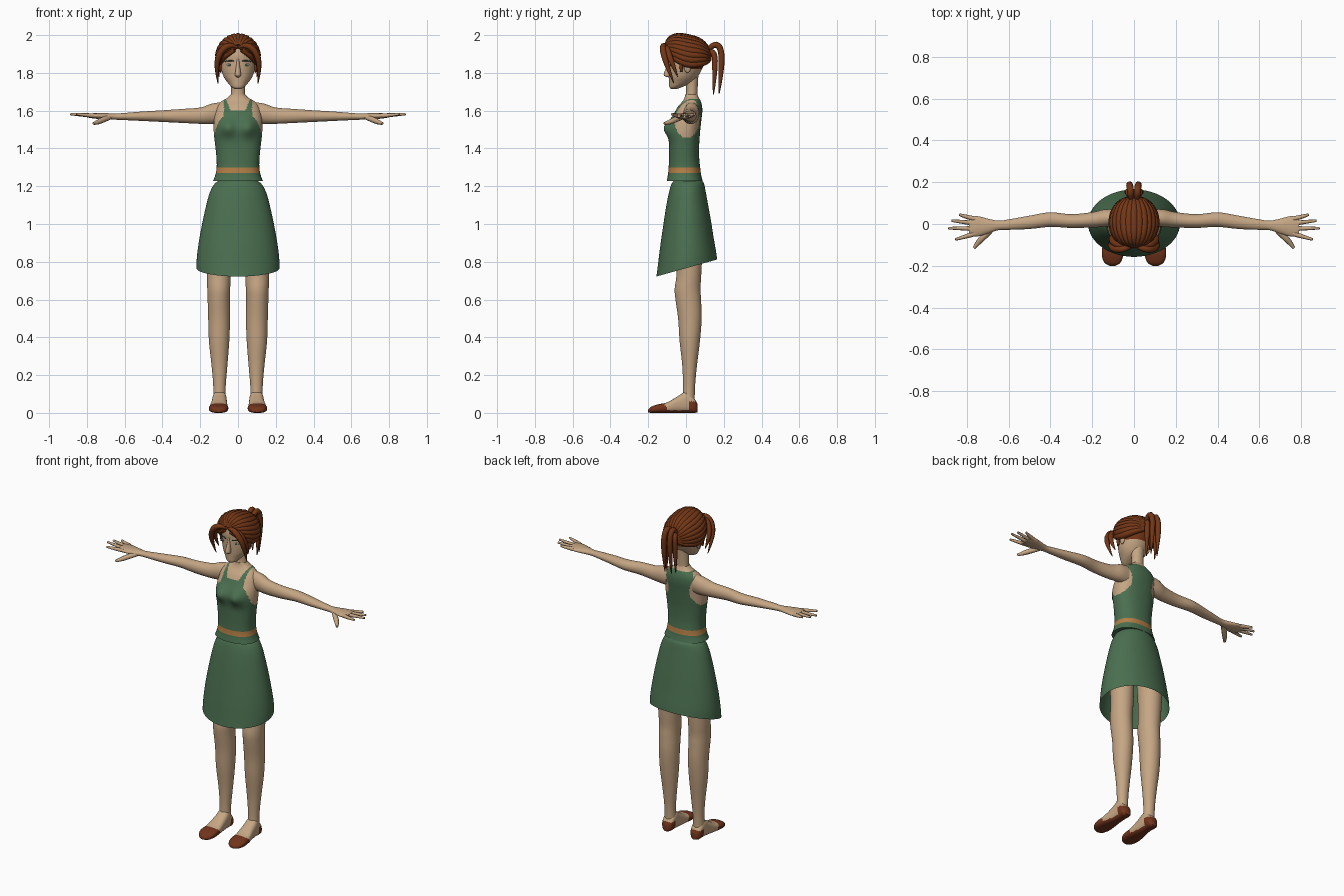
import bpy, bmesh, math
from mathutils import Vector

cube = bpy.data.objects.get("Cube")
if cube:
    bpy.data.objects.remove(cube)


def material(name, r, g, b):
    m = bpy.data.materials.new(name)
    m.use_nodes = True
    m.diffuse_color = (r, g, b, 1)
    m.node_tree.nodes["Principled BSDF"].inputs["Base Color"].default_value = (r, g, b, 1)
    return m


skin = material("skin", .56, .38, .23)
green = material("green_cloth", .07, .16, .08)
hair = material("auburn_hair", .17, .037, .008)
leather = material("shoe_leather", .17, .035, .012)
tan = material("tan_belt", .45, .21, .06)
white = material("eye_white", .6, .55, .45)
iris = material("green_iris", .05, .16, .1)
teal = material("dark_brow", .03, .07, .06)


def blend(a, b, c, d, t):
    """Smooth curve through b and c."""
    return tuple(q + t * ((r - p) / 2 + t * (p - 2.5 * q + 2 * r - s / 2
                 + t * (1.5 * (q - r) + (s - p) / 2))) for p, q, r, s in zip(a, b, c, d))


def loft(name, axis, stations, mats, rule=None, seg=32, steps=5, power=1,
         caps=True, mirror=False, warp=None):
    """Skin over rounded sections: (position, u centre, u radius, v low, v high)."""
    rows = []
    last = len(stations) - 1
    for i in range(last):
        four = [stations[min(max(k, 0), last)] for k in range(i - 1, i + 3)]
        rows += [blend(*four, j / steps) for j in range(steps)]
    rows.append(stations[-1])
    bm = bmesh.new()
    rings = []
    for pos, uc, ru, lo, hi in rows:
        ring = []
        for k in range(seg):
            a = math.tau * (k + .5) / seg
            c, s = math.cos(a), math.sin(a)
            u = uc + ru * math.copysign(abs(c) ** power, c)
            v = (lo + hi) / 2 + (hi - lo) / 2 * math.copysign(abs(s) ** power, s)
            p = Vector({"x": (pos, u, v), "y": (u, pos, v), "z": (u, v, pos)}[axis])
            ring.append(bm.verts.new(warp(p) if warp else p))
        rings.append(ring)
    for a, b in zip(rings, rings[1:]):
        for k in range(seg):
            n = (k + 1) % seg
            bm.faces.new((a[k], a[n], b[n], b[k]))
    if caps:
        bm.faces.new(rings[0])
        bm.faces.new(rings[-1])
    bmesh.ops.recalc_face_normals(bm, faces=bm.faces)
    if rule:
        for f in bm.faces:
            f.material_index = rule(f.calc_center_median())
    mesh = bpy.data.meshes.new(name)
    bm.to_mesh(mesh)
    bm.free()
    return finish(name, mesh, mats, mirror)


def finish(name, mesh, mats, mirror):
    obj = bpy.data.objects.new(name, mesh)
    bpy.context.collection.objects.link(obj)
    for m in mats:
        mesh.materials.append(m)
    if mirror:
        obj.modifiers.new("Mirror", "MIRROR")
    bpy.ops.object.select_all(action="DESELECT")
    obj.select_set(True)
    bpy.context.view_layer.objects.active = obj
    bpy.ops.object.shade_smooth_by_angle(angle=math.radians(50))
    return obj


def tubes(name, paths, mat, mirror=True):
    """Tapered round strands; each path holds (x, y, z, radius)."""
    data = bpy.data.curves.new(name, "CURVE")
    data.dimensions = "3D"
    data.bevel_depth = 1
    data.bevel_resolution = 2
    data.use_fill_caps = True
    for side in ((1, -1) if mirror else (1,)):
        for path in paths:
            s = data.splines.new("NURBS")
            s.points.add(len(path) - 1)
            for point, (x, y, z, r) in zip(s.points, path):
                point.co = (x * side, y, z, 1)
                point.radius = r
            s.order_u = 3
            s.use_endpoint_u = True
            s.resolution_u = 4
    data.materials.append(mat)
    bpy.context.collection.objects.link(bpy.data.objects.new(name, data))


def ball(name, centre, size, mat):
    bm = bmesh.new()
    bmesh.ops.create_uvsphere(bm, u_segments=16, v_segments=10, radius=1)
    for v in bm.verts:
        v.co = Vector(centre) + Vector(a * b for a, b in zip(v.co, size))
    mesh = bpy.data.meshes.new(name)
    bm.to_mesh(mesh)
    bm.free()
    finish(name, mesh, [mat], True)


# Torso with a sleeveless top and belt
def top_colour(p):
    x, y, z = abs(p.x), p.y, p.z
    if 1.268 < z < 1.301:
        return 2
    armhole = x > .075 and ((y - .005) / .068) ** 2 + ((z - 1.565) / .11) ** 2 < 1
    neckline = y < .03 and z > 1.6 and x < .038 + (z - 1.6) * .45
    return 1 if armhole or neckline or z > 1.662 else 0


def bust(p):
    if p.y < 0:
        for side in (-1, 1):
            d = ((p.x - side * .055) / .045) ** 2 + ((p.z - 1.51) / .045) ** 2
            p.y -= .036 * math.exp(-d) * min(1, -p.y / .05)
    return p


loft("torso", "z", [
    (1.228, 0, .132, -.102, .088), (1.26, 0, .12, -.096, .08), (1.3, 0, .113, -.092, .075),
    (1.35, 0, .114, -.09, .07), (1.42, 0, .121, -.09, .07), (1.48, 0, .128, -.09, .074),
    (1.54, 0, .128, -.08, .08), (1.59, 0, .122, -.06, .086), (1.625, 0, .11, -.04, .085),
    (1.65, 0, .086, -.018, .078), (1.668, 0, .056, -.008, .068), (1.685, 0, .038, -.004, .06)],
    [green, skin, tan], top_colour, seg=96, steps=8, power=.88, warp=bust)


# Skirt with a hem that dips at the front
def hem(p):
    p.z += .28 * p.y * min(1, max(0, (1.2 - p.z) / .4))
    return p


loft("skirt", "z", [
    (1.236, 0, .085, -.055, .08), (1.215, 0, .122, -.075, .095), (1.17, 0, .148, -.09, .104),
    (1.1, 0, .168, -.105, .116), (1, 0, .19, -.122, .132), (.9, 0, .208, -.138, .146),
    (.82, 0, .218, -.149, .158), (.766, 0, .22, -.157, .165)],
    [green], seg=64, caps=False, warp=hem)

# Legs and feet
loft("leg", "z", [
    (.05, .098, .034, -.02, .046), (.14, .098, .033, -.016, .048), (.25, .098, .042, -.02, .058),
    (.38, .1, .054, -.034, .074), (.5, .1, .058, -.042, .083), (.6, .102, .059, -.056, .08),
    (.66, .102, .061, -.06, .077), (.75, .102, .064, -.05, .082), (.95, .1, .07, -.06, .09),
    (1.15, .075, .07, -.065, .08)], [skin], mirror=True)


def shoe_colour(p):
    toe = p.y < -.1 - max(0, p.z - .03)
    heel = p.y > .015 and p.z < .06
    return 1 if toe or heel or p.z < .014 else 0


loft("foot", "y", [
    (.062, .098, .018, .004, .045), (.045, .098, .034, 0, .075), (.005, .098, .038, 0, .115),
    (-.04, .099, .041, 0, .09), (-.1, .102, .048, 0, .056), (-.15, .103, .051, 0, .045),
    (-.185, .103, .038, 0, .032), (-.2, .103, .014, .003, .017)],
    [skin, leather], shoe_colour, seg=40, steps=8, power=.75, mirror=True)

# Arms with fingers
loft("arm", "x", [
    (.09, .03, .04, 1.53, 1.645), (.14, .028, .042, 1.53, 1.637), (.2, .02, .037, 1.53, 1.617),
    (.3, .014, .033, 1.535, 1.609), (.4, .021, .035, 1.54, 1.602), (.5, .008, .032, 1.545, 1.596),
    (.6, -.003, .025, 1.55, 1.588), (.65, -.007, .023, 1.552, 1.585), (.7, -.01, .036, 1.553, 1.587),
    (.75, -.011, .049, 1.557, 1.587), (.79, -.012, .043, 1.562, 1.585)],
    [skin], mirror=True, seg=24)
fingers = [[(.76, base, 1.573, .012), (.8, base * .55 + tip * .45, 1.576, .011), (x, tip, 1.582, .006)]
           for base, tip, x in ((.024, .045, .835), (.002, .016, .872), (-.022, -.02, .888), (-.046, -.074, .855))]
thumb = [(.68, -.024, 1.565, .014), (.72, -.062, 1.55, .016), (.745, -.088, 1.538, .013), (.765, -.115, 1.532, .007)]
tubes("fingers", fingers + [thumb], skin)

# Neck and head, with the scalp coloured as hair
loft("neck", "z", [
    (1.64, 0, .052, -.006, .07), (1.67, 0, .039, -.002, .062), (1.72, 0, .036, 0, .062),
    (1.79, 0, .04, -.01, .066)], [skin])


def scalp(p):
    return 1 if p.z > 1.925 - .6 * max(0, abs(p.x) - .04) and p.y < .02 or p.y > .025 and p.z > 1.82 else 0


loft("head", "z", [
    (1.714, 0, .014, -.078, -.05), (1.725, 0, .034, -.088, -.02), (1.75, 0, .056, -.09, .035),
    (1.78, 0, .076, -.091, .062), (1.82, 0, .089, -.092, .085), (1.86, 0, .094, -.092, .1),
    (1.9, 0, .094, -.092, .105), (1.94, 0, .082, -.078, .095), (1.97, 0, .053, -.045, .065),
    (1.982, 0, .012, -.01, .02)], [skin, hair], scalp, seg=48, steps=6)
loft("nose", "z", [
    (1.876, 0, .007, -.094, -.07), (1.84, 0, .01, -.102, -.07), (1.795, 0, .016, -.118, -.07),
    (1.782, 0, .014, -.112, -.07), (1.776, 0, .006, -.09, -.07)], [skin], seg=16)
ball("ear", (.092, .008, 1.83), (.009, .018, .03), skin)
ball("eye", (.044, -.078, 1.842), (.016, .006, .007), white)
ball("iris", (.045, -.082, 1.842), (.006, .004, .006), iris)
tubes("eyebrow", [[(.022, -.09, 1.862, .003), (.045, -.083, 1.868, .004), (.068, -.066, 1.86, .002)]], teal)

# Swept-back strands running from the forehead parting to the tie
strands = []
count = 17
for i in range(count):
    phi = math.radians(-108 + 216 * i / (count - 1))
    path = []
    for j in range(10):
        t = math.pi * (.06 + .88 * j / 9)
        path.append((.104 * math.sin(t) * math.sin(phi),
                     .01 - .118 * math.cos(t),
                     1.877 + .105 * math.sin(t) * math.cos(phi) + .05 * max(0, math.cos(t)),
                     .008 + .013 * math.sin(t)))
    strands.append(path)
tubes("swept_hair", strands, hair, mirror=False)

# Loose locks at the face and a hanging ponytail
tubes("face_locks", [
    [(.004, -.1, 1.935, .008), (.045, -.122, 1.955, .016), (.098, -.122, 1.91, .017),
     (.117, -.098, 1.83, .013), (.106, -.064, 1.745, .002)],
    [(.01, -.1, 1.93, .008), (.065, -.105, 1.94, .018), (.104, -.085, 1.88, .017),
     (.11, -.06, 1.82, .01), (.1, -.045, 1.78, .002)],
    [(.085, -.02, 1.91, .012), (.098, -.025, 1.86, .017), (.096, -.025, 1.805, .006)]], hair)
tubes("ponytail", [
    [(.014, .115, 1.92, .012), (.016, .15, 1.96, .017), (.02, .188, 1.93, .016),
     (.022, .188, 1.82, .017), (.022, .175, 1.69, .003)],
    [(.012, .11, 1.9, .014), (.022, .15, 1.93, .016), (.034, .155, 1.82, .017), (.03, .145, 1.685, .003)]], hair)
